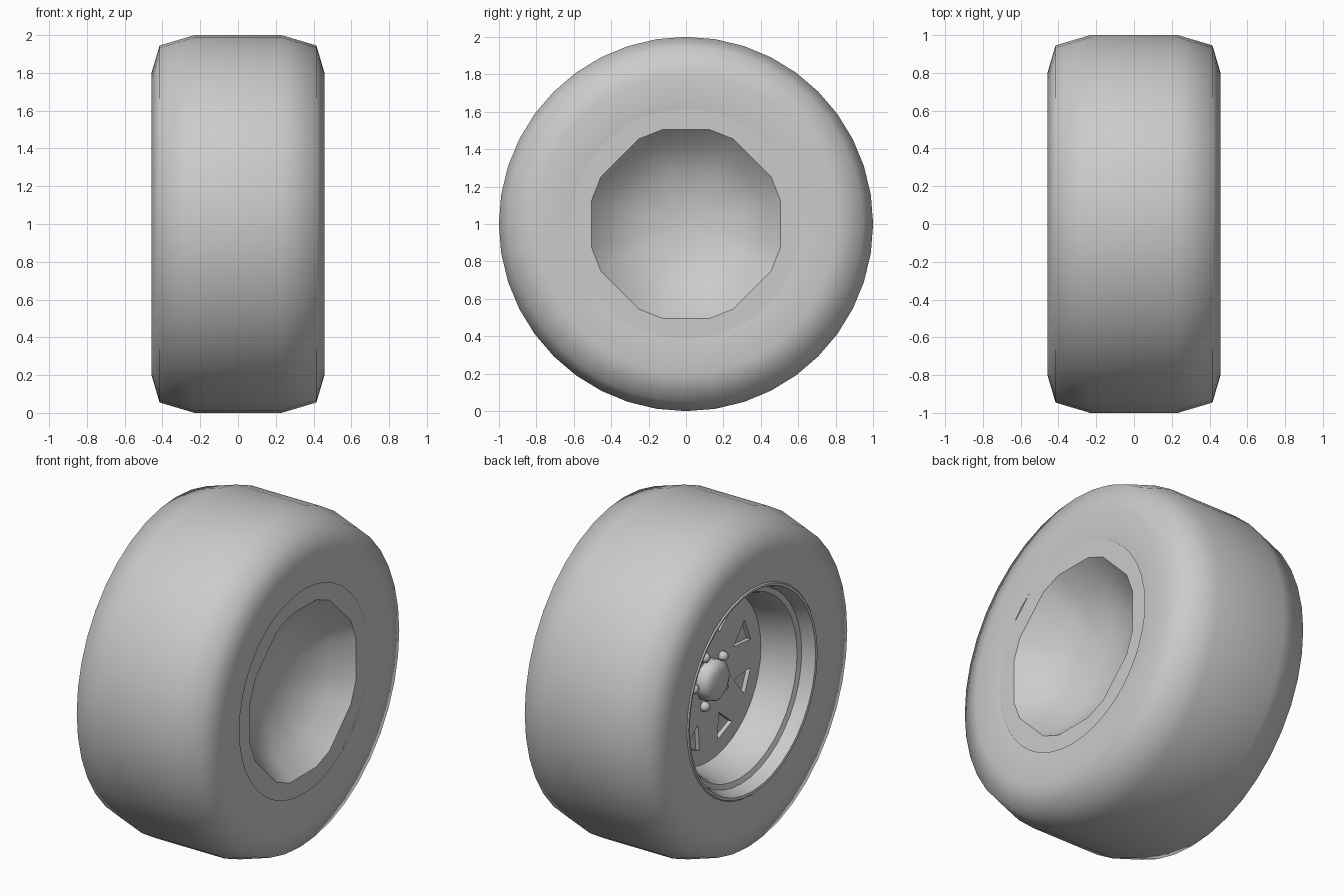
import bpy, bmesh, math

cube = bpy.data.objects.get("Cube")
if cube:
    bpy.data.objects.remove(cube, do_unlink=True)

grey = bpy.data.materials.new("plain_grey")
grey.use_nodes = True
grey.diffuse_color = (0.6, 0.6, 0.6, 1)
grey.node_tree.nodes["Principled BSDF"].inputs["Base Color"].default_value = (0.6, 0.6, 0.6, 1)

AXLE = 1.0  # axle height


def steps(n):
    return [360 * i / n for i in range(n)]


def make(name, bm, smooth):
    bmesh.ops.remove_doubles(bm, verts=bm.verts, dist=0.0005)
    mesh = bpy.data.meshes.new(name)
    bm.to_mesh(mesh)
    bm.free()
    mesh.materials.append(grey)
    ob = bpy.data.objects.new(name, mesh)
    bpy.context.collection.objects.link(ob)
    bpy.ops.object.select_all(action='DESELECT')
    ob.select_set(True)
    bpy.context.view_layer.objects.active = ob
    if smooth:
        bpy.ops.object.shade_smooth_by_angle(angle=math.radians(smooth))
    return ob


def polar(x, r, deg):
    a = math.radians(deg)
    return (x, -r * math.cos(a), AXLE + r * math.sin(a))


def revolve(name, profile, angles, smooth=50, centre=(0, 0)):
    """Spin an (x, radius) profile about the x axis."""
    bm = bmesh.new()
    _, cy, cz = polar(0, *centre)
    rings = []
    for x, r in profile:
        pts = [polar(x, r, a) for a in angles]
        rings.append([bm.verts.new((p[0], p[1] + cy, p[2] + cz - AXLE)) for p in pts])
    n = len(angles)
    for a, b in zip(rings, rings[1:]):
        for j in range(n):
            k = (j + 1) % n
            bm.faces.new((a[j], b[j], b[k], a[k]))
    return make(name, bm, smooth)


# Tyre: flat tread, sloped shoulders, sidewalls dipping slightly to the bead
half = [(0.44, 0.615), (0.458, 0.8), (0.415, 0.945), (0.23, 1.0)]
tyre = [(-x, r) for x, r in half] + half[::-1]
revolve("tyre", tyre, steps(40), 80)

# Outer rim: barrel, step and flared lip on the -x side
revolve("rim_barrel",
        [(-0.13, 0.5), (-0.17, 0.5), (-0.26, 0.515), (-0.33, 0.53), (-0.36, 0.545),
         (-0.37, 0.575), (-0.41, 0.585), (-0.445, 0.6), (-0.448, 0.615), (-0.43, 0.63)],
        steps(40), 40)

# Back housing: flat ring and shallow closed dish on the +x side
coarse = [q + a for q in (0, 90, 180, 270) for a in (14, 29, 61, 76)]
revolve("back_ring", [(0.435, 0.64), (0.435, 0.52)], coarse)
revolve("back_dish", [(0.435, 0.52), (0.32, 0.42), (0.24, 0.28), (0.205, 0.14), (0.195, 0)],
        coarse, 80)

# Wheel disc with eight triangular pockets
disc = revolve("wheel_disc", [(-0.15, 0), (-0.15, 0.51), (-0.09, 0.51), (-0.09, 0)],
               steps(40), 30)
bm = bmesh.new()
for a in steps(8):
    a += 22.5
    tri = [(0.26, 0), (0.41, -10.5), (0.41, 10.5)]
    top = [bm.verts.new(polar(-0.2, r, a + d)) for r, d in tri]
    low = [bm.verts.new(polar(-0.125, r, a + d)) for r, d in tri]
    bm.faces.new(top)
    bm.faces.new(low[::-1])
    for i in range(3):
        k = (i + 1) % 3
        bm.faces.new((top[i], low[i], low[k], top[k]))
bmesh.ops.recalc_face_normals(bm, faces=bm.faces)
cutter = make("pocket_cutter", bm, 0)
cut = disc.modifiers.new("pockets", 'BOOLEAN')
cut.object = cutter
cut.solver = 'EXACT'
cutter.hide_render = True
cutter.hide_set(True)

# Hub cap and five wheel nuts
revolve("hub_cap", [(-0.235, 0), (-0.232, 0.08), (-0.215, 0.115), (-0.19, 0.125), (-0.145, 0.125)],
        steps(8), 60)
for i, a in enumerate(steps(5)):
    revolve(f"wheel_nut_{i + 1}",
            [(-0.19, 0), (-0.185, 0.018), (-0.17, 0.03), (-0.145, 0.03)],
            steps(8), 60, (0.155, a + 36))
